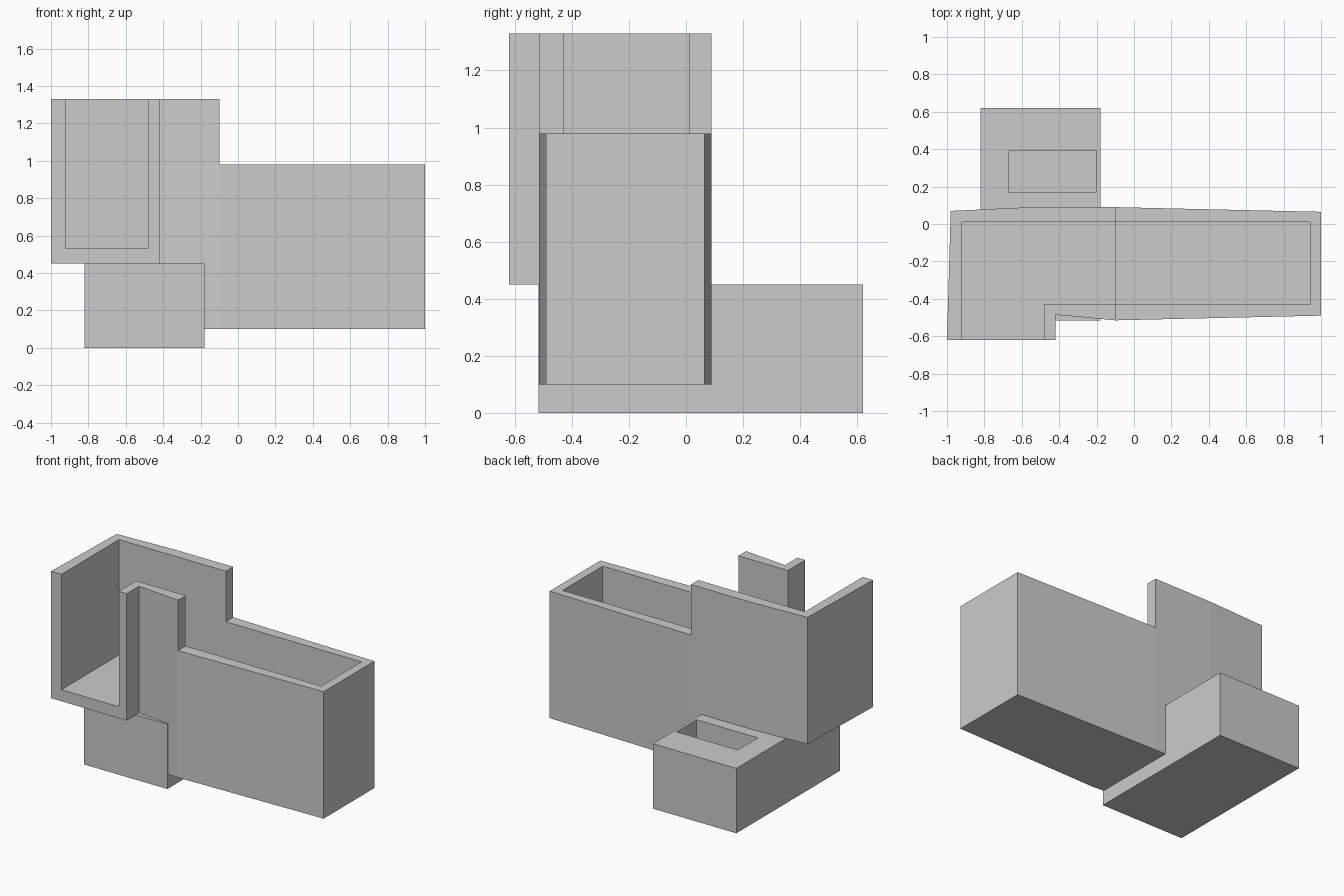
import bpy
import bmesh

cube = bpy.data.objects.get("Cube")
if cube:
    bpy.data.objects.remove(cube, do_unlink=True)

grey = bpy.data.materials.new("light grey")
grey.use_nodes = True
grey.diffuse_color = (0.6, 0.6, 0.6, 1)
grey.node_tree.nodes["Principled BSDF"].inputs["Base Color"].default_value = (0.6, 0.6, 0.6, 1)


def prism(name, plan, z0, z1):
    """Extrude a plan outline from z0 to z1."""
    bm = bmesh.new()
    face = bm.faces.new([bm.verts.new((x, y, z0)) for x, y in plan])
    top = bmesh.ops.extrude_face_region(bm, geom=[face])["geom"]
    for v in top:
        if isinstance(v, bmesh.types.BMVert):
            v.co.z = z1
    bmesh.ops.recalc_face_normals(bm, faces=bm.faces)
    mesh = bpy.data.meshes.new(name)
    bm.to_mesh(mesh)
    bm.free()
    mesh.materials.append(grey)
    obj = bpy.data.objects.new(name, mesh)
    bpy.context.collection.objects.link(obj)
    return obj


def box(name, x0, x1, y0, y1, z0, z1):
    return prism(name, [(x0, y0), (x1, y0), (x1, y1), (x0, y1)], z0, z1)


def cut(target, cutter):
    """Subtract the cutter from the target and discard it."""
    cutter.hide_render = True
    mod = target.modifiers.new("cut", 'BOOLEAN')
    mod.operation = 'DIFFERENCE'
    mod.solver = 'EXACT'
    mod.object = cutter
    bpy.context.view_layer.objects.active = target
    bpy.ops.object.modifier_apply(modifier=mod.name)
    bpy.data.objects.remove(cutter, do_unlink=True)


# Thin-walled hull: slightly bowed long sides and a forward port at one end
hull = prism("hull", [
    (-1, -0.62), (-0.42, -0.62), (-0.42, -0.485), (-0.1, -0.515), (1, -0.49),
    (1, 0.065), (-0.1, 0.09), (-0.55, 0.09), (-0.98, 0.07)], 0.1, 1.33)

# Raise the underside of the tall end, lower the rim of the long end
cut(hull, box("underside_cutter", -1.2, -0.18, -1, 1, -0.2, 0.45))
cut(hull, box("rim_cutter", -0.1, 1.2, -1, 1, 0.98, 1.6))

# Deep well in the long end, raised floor and open port in the tall end
cut(hull, box("well_cutter", -0.1, 0.94, -0.43, 0.01, 0.18, 1.5))
cut(hull, prism("port_cutter", [
    (-0.92, -0.8), (-0.48, -0.8), (-0.48, -0.43), (0, -0.43),
    (0, 0.01), (-0.92, 0.01)], 0.53, 1.5))

# Base block reaching out behind the hull, with a pocket in its top
base = box("base_block", -0.82, -0.18, -0.517, 0.62, 0, 0.45)
cut(base, box("pocket_cutter", -0.67, -0.2, 0.17, 0.39, 0.08, 0.6))
